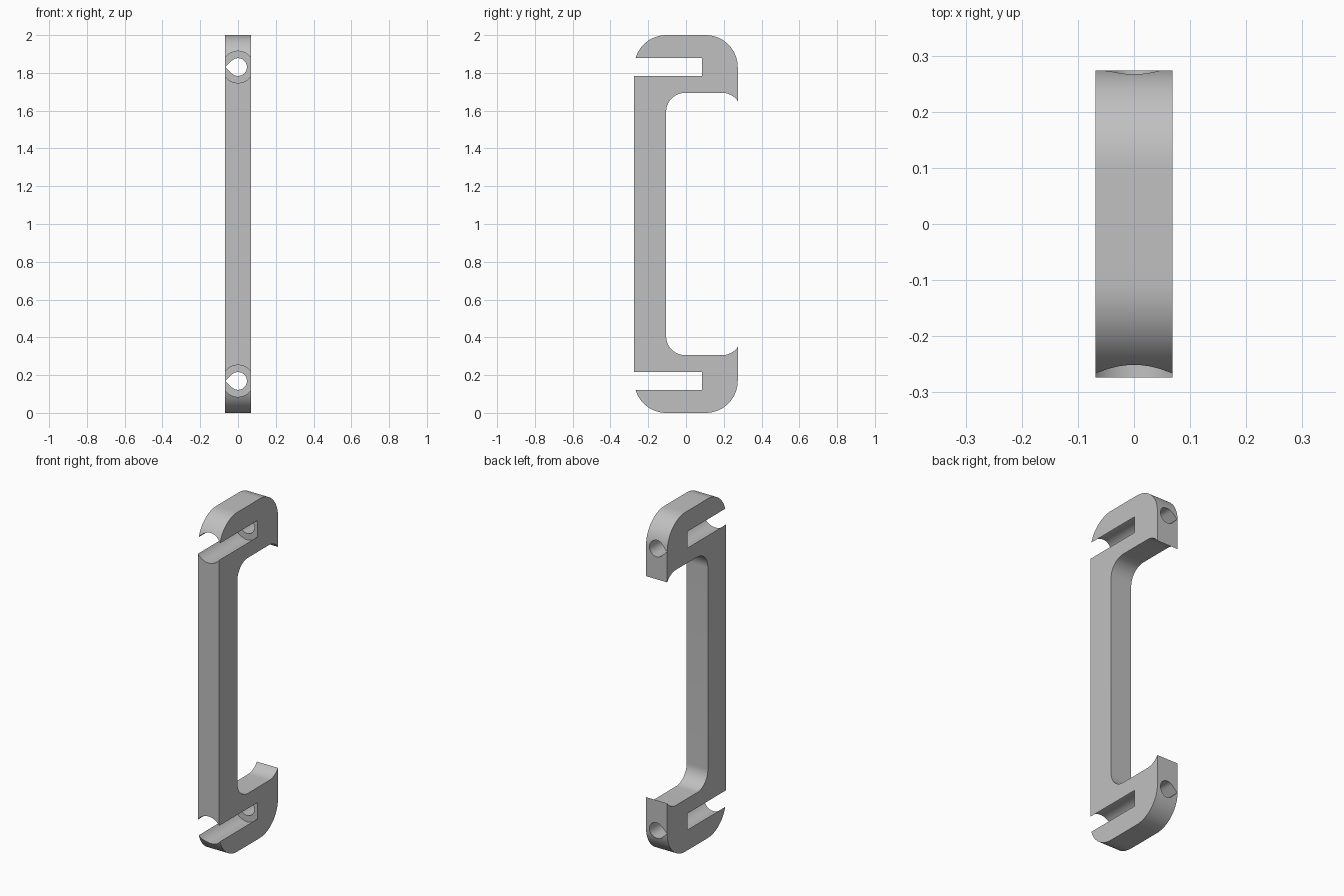
import bpy, bmesh
from math import sin, cos, pi, radians, sqrt

if "Cube" in bpy.data.objects:
    bpy.data.objects.remove(bpy.data.objects["Cube"])

HALF_W = 0.069            # half width in x
FRONT, BACK = -0.274, 0.274
HOLE_Z = 0.831            # hole height above the middle
R_BORE, R_HOLE = 0.084, 0.047

grey = bpy.data.materials.new("plain grey")
grey.use_nodes = True
colour = (0.53, 0.53, 0.53, 1)
grey.diffuse_color = colour
grey.node_tree.nodes["Principled BSDF"].inputs["Base Color"].default_value = colour


def arc(cy, cz, r, a0, a1, n=20):
    steps = [radians(a0 + (a1 - a0) * i / n) for i in range(n + 1)]
    return [(cy + r * cos(a), cz + r * sin(a)) for a in steps]


def prism(name, points, offset):
    """Extrude a closed 3D outline along an offset vector."""
    bm = bmesh.new()
    face = bm.faces.new([bm.verts.new(p) for p in points])
    new = bmesh.ops.extrude_face_region(bm, geom=[face])["geom"]
    verts = [v for v in new if isinstance(v, bmesh.types.BMVert)]
    bmesh.ops.translate(bm, verts=verts, vec=offset)
    bmesh.ops.recalc_face_normals(bm, faces=bm.faces)
    mesh = bpy.data.meshes.new(name)
    bm.to_mesh(mesh)
    bm.free()
    obj = bpy.data.objects.new(name, mesh)
    bpy.context.collection.objects.link(obj)
    mesh.materials.append(grey)
    return obj


# Side outline of the upper half, measured from mid height
r = 0.17
lip = 0.1
lip_y = BACK - 0.082
lip_end = 180 / pi * 0.961
half = arc(-0.005, 0.594, 0.1, 180, 90)                     # inner fillet
half += arc(lip_y, 0.594, lip, 90, 90 - lip_end, 12)        # flared lip
half += arc(BACK - r, 1 - r, r, 0, 90)                      # rear corner
half += arc(FRONT + r, 1 - r, r, 90, 180)                   # front corner
half += [(FRONT, 0.7)]
upper = half
lower = [(y, -z) for y, z in reversed(half)]
outline = [(-HALF_W, y, z + 1) for y, z in upper + lower]
handle = prism("clamp_handle", outline, (2 * HALF_W, 0, 0))

# Counterbores from the front, and teardrop screw holes through the back
cutters = []
for side, s in (("upper", 1), ("lower", -1)):
    z = 1 + s * HOLE_Z
    ring = arc(0, z, R_BORE, 0, 360, 64)[:-1]
    cutters.append(prism(side + "_bore_cutter",
                         [(x, -0.4, h) for x, h in ring], (0, 0.485, 0)))
    drop = arc(0, z, R_HOLE, -135, 135, 40) + [(-R_HOLE * sqrt(2), z)]
    cutters.append(prism(side + "_hole_cutter",
                         [(x, -0.35, h) for x, h in drop], (0, 0.8, 0)))

for cutter in cutters:
    mod = handle.modifiers.new(cutter.name, "BOOLEAN")
    mod.operation = "DIFFERENCE"
    mod.solver = "EXACT"
    mod.object = cutter

bpy.context.view_layer.objects.active = handle
for mod in list(handle.modifiers):
    bpy.ops.object.modifier_apply(modifier=mod.name)
for cutter in cutters:
    bpy.data.objects.remove(cutter)

bpy.ops.object.select_all(action="DESELECT")
handle.select_set(True)
bpy.ops.object.shade_smooth_by_angle(angle=radians(30))
